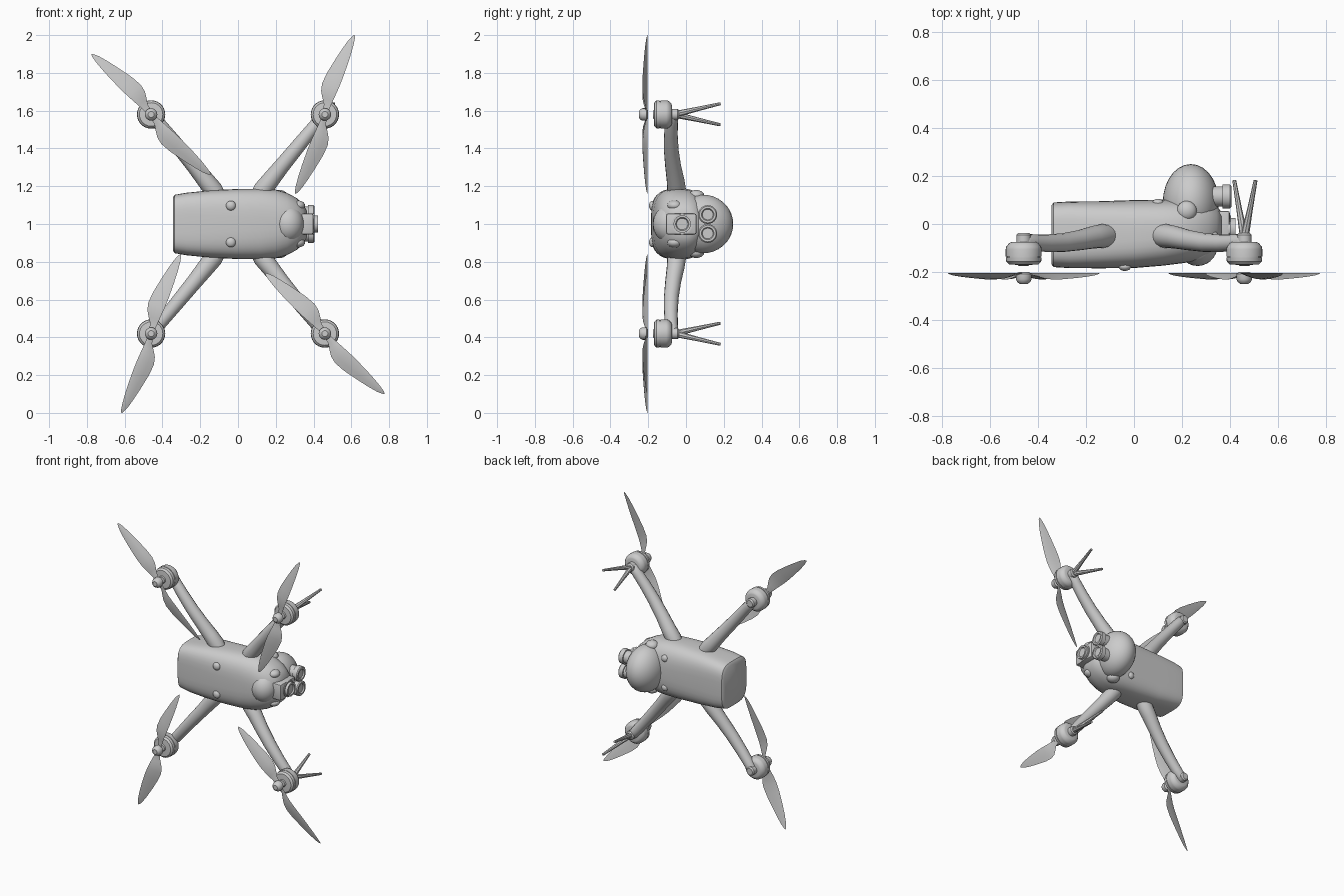
import bpy, bmesh, math
from mathutils import Vector, Matrix

if "Cube" in bpy.data.objects:
    bpy.data.objects.remove(bpy.data.objects["Cube"])

ZC = 1.0          # height of the symmetry plane
MX, MZ = 0.46, 0.58   # motor offsets


def finish(name, bm, angle=40):
    bmesh.ops.recalc_face_normals(bm, faces=bm.faces)
    me = bpy.data.meshes.new(name)
    bm.to_mesh(me)
    bm.free()
    ob = bpy.data.objects.new(name, me)
    bpy.context.collection.objects.link(ob)
    bpy.ops.object.select_all(action='DESELECT')
    ob.select_set(True)
    bpy.context.view_layer.objects.active = ob
    bpy.ops.object.shade_smooth_by_angle(angle=math.radians(angle))
    return ob


def add_loft(bm, rings):
    rows = [[bm.verts.new(p) for p in r] for r in rings]
    n = len(rows[0])
    for a, b in zip(rows, rows[1:]):
        for i in range(n):
            j = (i + 1) % n
            bm.faces.new((a[i], a[j], b[j], b[i]))
    bm.faces.new(rows[0])
    bm.faces.new(rows[-1])


def loft(name, rings, angle=40):
    bm = bmesh.new()
    add_loft(bm, rings)
    return finish(name, bm, angle)


def lathe(name, base, axis, profile, n=24):
    """Revolve (distance, radius) pairs about an axis through base."""
    axis = Vector(axis).normalized()
    q = axis.to_track_quat('Z', 'Y')
    return loft(name, [[Vector(base) + q @ Vector((r * math.cos(t), r * math.sin(t), d))
                        for t in [2 * math.pi * i / n for i in range(n)]] for d, r in profile], 35)


def ellipsoid(name, c, r, u=28, v=18):
    bm = bmesh.new()
    bmesh.ops.create_uvsphere(bm, u_segments=u, v_segments=v, radius=1,
                              matrix=Matrix.Translation(c) @ Matrix.Diagonal((*r, 1)))
    return finish(name, bm, 60)


def box(name, c, size, bevel):
    bm = bmesh.new()
    bmesh.ops.create_cube(bm, size=1, matrix=Matrix.Translation(c) @ Matrix.Diagonal((*size, 1)))
    bmesh.ops.bevel(bm, geom=bm.edges[:], offset=bevel, segments=2, affect='EDGES', profile=0.5)
    return finish(name, bm)


def tube(name, pts, n=16):
    """Tube through (position, radius) pairs."""
    P = [Vector(p) for p, r in pts]
    rings = []
    for i, (p, (_, r)) in enumerate(zip(P, pts)):
        d = (P[min(i + 1, len(P) - 1)] - P[max(i - 1, 0)]).normalized()
        side = d.cross(Vector((0, 1, 0))).normalized()
        up = side.cross(d)
        rings.append([p + r * (side * math.cos(t) + up * math.sin(t))
                      for t in [2 * math.pi * k / n for k in range(n)]])
    return loft(name, rings)


# Body shell: rounded-box sections along x (x, centre y, half y, half z, squareness)
SECT = [(-.345, -.045, .122, .14, 4), (-.335, -.045, .135, .155, 4), (-.27, -.045, .139, .166, 4),
        (-.15, -.045, .14, .178, 3.6), (0, -.042, .142, .186, 3.2), (.12, -.036, .138, .187, 3),
        (.2, -.03, .134, .182, 2.7), (.26, -.025, .13, .165, 2.5), (.31, -.02, .115, .138, 2.4),
        (.345, -.015, .09, .105, 2.3), (.365, -.01, .06, .07, 2.2)]


def sgnpow(v, e):
    return math.copysign(abs(v) ** e, v)


loft("body_shell", [[Vector((x, cy + hy * sgnpow(math.cos(t), 2 / n), ZC + hz * sgnpow(math.sin(t), 2 / n)))
                     for t in [2 * math.pi * (i + .5) / 40 for i in range(40)]]
                    for x, cy, hy, hz, n in SECT], 45)

# Rounded head pod behind, and nose dome in front
ellipsoid("head_pod", (.237, .09, ZC), (.117, .16, .155))
ellipsoid("nose_dome", (.265, -.085, ZC), (.085, .09, .1))

# Square camera with lens, and the paired round cameras
box("camera_block", (.36, -.025, ZC), (.08, .16, .11), .01)
lathe("camera_lens", (.39, -.02, ZC), (1, 0, 0), [(0, .055), (.015, .055), (.015, .046), (.033, .046), (.033, .035), (.025, .03)])
for s, side in ((1, "upper"), (-1, "lower")):
    lathe(f"{side}_round_camera", (.3, .115, ZC + s * .05), (1, 0, 0),
          [(0, .042), (.07, .042), (.07, .05), (.1, .05), (.106, .044), (.106, .033), (.098, .028)])
    # Small sensor domes
    ellipsoid(f"{side}_front_sensor", (.315, -.06, ZC + s * .098), (.04, .04, .027), 16, 10)
    ellipsoid(f"{side}_side_sensor", (.22, .055, ZC + s * .15), (.042, .042, .03), 16, 10)
    ellipsoid(f"{side}_face_sensor", (-.038, -.178, ZC + s * .097), (.026, .018, .026), 16, 10)
    ellipsoid(f"{side}_rear_sensor", (.1, .085, ZC + s * .1), (.025, .02, .025), 16, 10)

# Arms, motors and legs
ARM = [((.09, -.045, .12), .04), ((.13, -.05, .18), .05), ((.17, -.055, .23), .047), ((.23, -.068, .305), .042),
       ((.3, -.078, .39), .039), ((.37, -.08, .475), .036), ((.42, -.077, .535), .034),
       ((.452, -.072, .575), .031), ((.468, -.07, .592), .022), ((.474, -.07, .599), .008)]
MOTOR = [(0, .05), (.004, .06), (.02, .073), (.03, .075), (.06, .075), (.06, .071), (.064, .071), (.064, .075),
         (.082, .073), (.093, .062), (.095, .035), (.095, .025), (.1, .02)]
for sx, fx in ((1, "front"), (-1, "rear")):
    for sz, fz in ((1, "upper"), (-1, "lower")):
        tag = f"{fx}_{fz}"
        flip = lambda p: (sx * p[0], p[1], ZC + sz * p[2])
        tube(f"{tag}_arm", [(flip(p), r) for p, r in ARM])
        mx, mz = sx * MX, ZC + sz * MZ
        lathe(f"{tag}_motor", (mx, -.075, mz), (0, -1, 0), MOTOR, 28)
        lathe(f"{tag}_motor_mount", (mx, -.08, mz), (0, 1, 0), [(0, .03), (.035, .03), (.043, .022)], 16)
        if sx > 0:
            for k, (dx, dz) in enumerate(((.047, .057), (-.042, -.055))):
                tube(f"{tag}_leg_{k + 1}", [(flip((MX, -.06, MZ)), .018),
                                            (flip((MX + dx * .5, .06, MZ + dz * .5)), .012),
                                            (flip((MX + dx, .182, MZ + dz)), .008)], 8)

# Propellers: (radius, trailing edge, leading edge)
BLADE = [(.015, .016, -.012), (.05, .024, -.013), (.08, .044, -.015), (.11, .062, -.017), (.15, .071, -.02),
         (.21, .066, -.022), (.29, .05, -.021), (.36, .034, -.018), (.41, .02, -.013), (.438, .008, -.008), (.448, .001, -.003)]


def propeller(tag, cx, cz, deg, bulge):
    bm = bmesh.new()
    for turn in (0, 180):
        a = math.radians(deg + turn)
        u = Vector((math.cos(a), 0, math.sin(a)))
        p = Vector((-math.sin(a), 0, math.cos(a))) * bulge
        rings = []
        for r, t0, t1 in BLADE:
            ch = t0 - t1
            ring = []
            for f, h in ((0, 0), (.35, .04), (.75, .05), (1, 0), (.75, -.03), (.35, -.02)):
                y = -.204 - f * ch * .3 - h * ch
                ring.append(Vector((cx, y, cz)) + u * r + p * (t0 - f * ch))
            rings.append(ring)
        add_loft(bm, rings)
    finish(f"{tag}_blades", bm, 50)
    lathe(f"{tag}_hub", (cx, -.2, cz), (0, -1, 0), [(0, .02), (.008, .033), (.03, .033), (.042, .027), (.05, .016)], 16)


propeller("front_upper_propeller", MX, ZC + MZ, 69.7, 1)
propeller("rear_lower_propeller", -MX, ZC - MZ, 69.7, 1)
propeller("rear_upper_propeller", -MX, ZC + MZ, 134.5, -1)
propeller("front_lower_propeller", MX, ZC - MZ, 134.5, -1)
